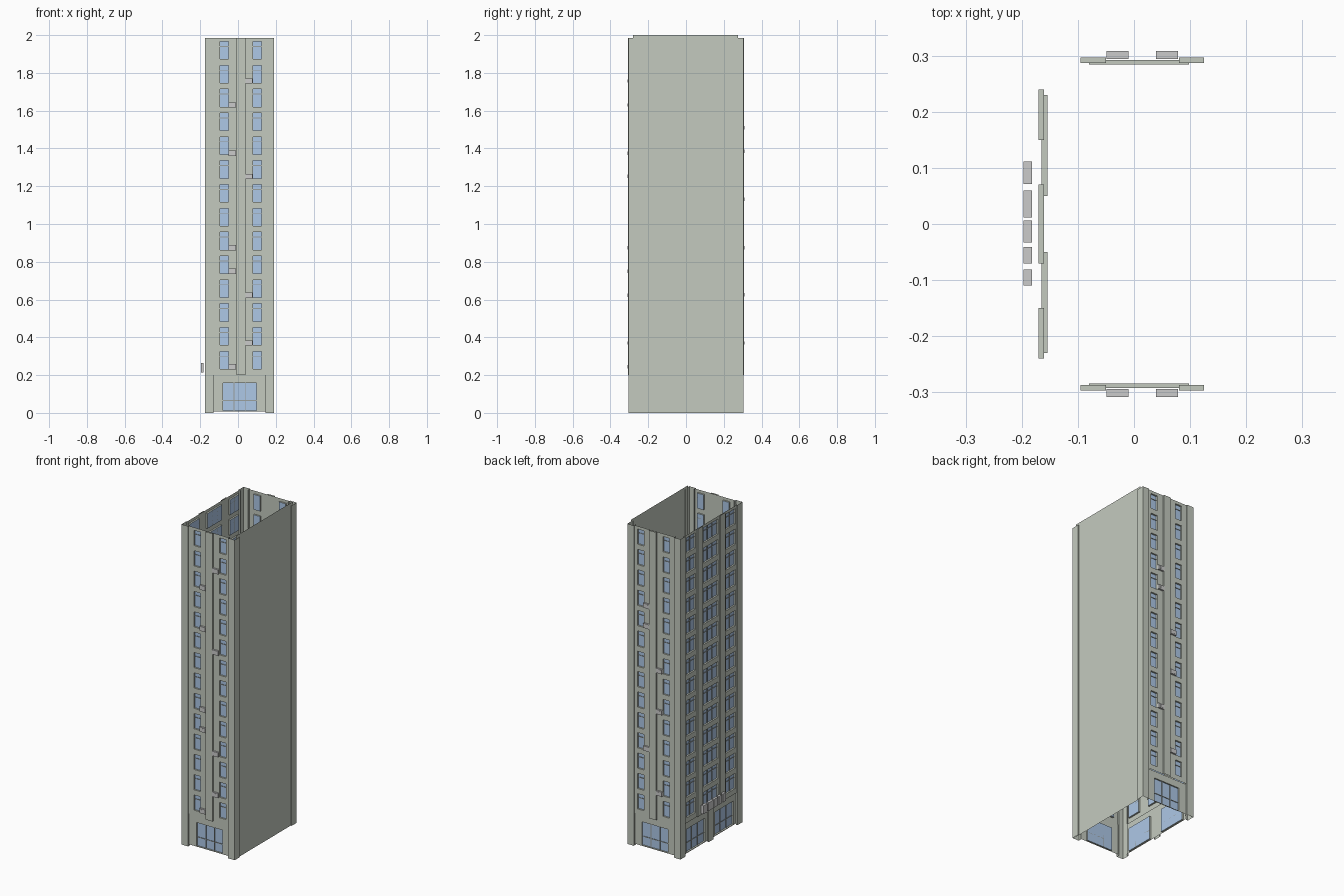
import bpy

if "Cube" in bpy.data.objects:
    bpy.data.objects.remove(bpy.data.objects["Cube"])

def material(name, rgb):
    m = bpy.data.materials.new(name)
    m.diffuse_color = (*rgb, 1)
    m.use_nodes = True
    m.node_tree.nodes["Principled BSDF"].inputs["Base Color"].default_value = m.diffuse_color
    return m

STONE = material("stone", (0.55, 0.59, 0.52))
GLASS = material("glass", (0.42, 0.58, 0.80))
FRAME = material("frame", (0.32, 0.35, 0.34))

# Each side maps (u along the wall, d outward, z up) to world; flag flips winding
SIDES = {
    "front": (lambda u, d, z: (u, -d, z), False),
    "back": (lambda u, d, z: (u, d, z), True),
    "left": (lambda u, d, z: (-d, u, z), True),
}

class Part:
    """Collects faces for one object."""
    def __init__(self, side="front"):
        self.v, self.f = [], []
        self.map, self.flip = SIDES[side]

    def face(self, pts):
        n = len(self.v)
        self.v += [self.map(*p) for p in pts]
        idx = list(range(n, n + len(pts)))
        self.f.append(idx[::-1] if self.flip else idx)

    def rect(self, u0, u1, z0, z1, d):
        self.face([(u0, d, z0), (u1, d, z0), (u1, d, z1), (u0, d, z1)])

    def reveal(self, u0, u1, z0, z1, d, e):
        c = [(u0, z0), (u1, z0), (u1, z1), (u0, z1)]
        for (a, b), (g, h) in zip(c, c[1:] + c[:1]):
            self.face([(a, d, b), (g, d, h), (g, e, h), (a, e, b)])

    def box(self, u0, u1, z0, z1, d0, d1):
        self.rect(u0, u1, z0, z1, d1)
        self.face([(u1, d0, z0), (u0, d0, z0), (u0, d0, z1), (u1, d0, z1)])
        c = [(u0, z0), (u1, z0), (u1, z1), (u0, z1)]
        for (a, b), (g, h) in zip(c, c[1:] + c[:1]):
            self.face([(a, d0, b), (g, d0, h), (g, d1, h), (a, d1, b)])

    def strip(self, pts, z0, z1):
        for (a, b), (g, h) in zip(pts, pts[1:]):
            self.face([(a, b, z0), (g, h, z0), (g, h, z1), (a, b, z1)])

    def build(self, name, mat=None):
        me = bpy.data.meshes.new(name)
        me.from_pydata(self.v, [], self.f)
        if mat:
            me.materials.append(mat)
        ob = bpy.data.objects.new(name, me)
        bpy.context.collection.objects.link(ob)
        return ob

def wall(side, label, span, z0, z1, d, depth, cols, rows, transom):
    """Wall sheet with recessed glazed openings; cols = (u0, u1, panes)."""
    w, g, f = Part(side), Part(side), Part(side)
    us = sorted([*span] + [u for c in cols for u in c[:2]])
    zs = sorted([z0, z1] + [z for r in rows for z in r])
    for i, (a, b) in enumerate(zip(us, us[1:])):
        if i % 2 == 0:                      # solid strip between openings
            w.rect(a, b, z0, z1, d)
            continue
        for k, (p, q) in enumerate(zip(zs, zs[1:])):
            if k % 2 == 0:
                w.rect(a, b, p, q, d)
    e, t = d - depth, 0.002
    for a, b, n in cols:
        for p, q in rows:
            w.reveal(a, b, p, q, d, e)
            g.rect(a, b, p, q, e)
            h = p + (q - p) * transom
            f.box(a, b, h - t, h + t, e, e + 0.003)
            for k in range(1, n):
                m = a + (b - a) * k / n
                f.box(m - t, m + t, p, q, e, e + 0.004)
    w.build(f"{side}_{label}_wall", STONE)
    g.build(f"{side}_{label}_glass", GLASS)
    f.build(f"{side}_{label}_window_bars", FRAME)

TOP, LEDGE = 1.985, 0.2
ROWS = [(0.232 + 0.1262 * i, 0.326 + 0.1262 * i) for i in range(14)]
SHOP = [(0.012, 0.157)]

# Front and back facades
for side in ("front", "back"):
    wall(side, "upper", (-0.13, 0.145), LEDGE, TOP, 0.297, 0.01,
         [(-0.095, -0.05, 1), (0.08, 0.125, 1)], ROWS, 0.72)
    wall(side, "base", (-0.13, 0.145), 0.008, LEDGE, 0.292, 0.008,
         [(-0.08, 0.098, 3)], SHOP, 0.37)

# Left facade with three window bays and two shop windows
wall("left", "upper", (-0.255, 0.255), LEDGE, TOP, 0.17, 0.01,
     [(-0.24, -0.15, 2), (-0.07, 0.07, 3), (0.15, 0.24, 2)], ROWS, 0.72)
wall("left", "base", (-0.255, 0.255), 0.008, LEDGE, 0.165, 0.011,
     [(-0.23, -0.05, 3), (0.05, 0.23, 3)], SHOP, 0.37)

# Pilasters, open at the top
def pilaster(side, name, u, half, d0, d1, z0, z1):
    p = Part(side)
    a, b = u - half, u + half
    p.face([(a, d0, z0), (a, d1, z0), (a, d1, z1), (a, d0, z1)])
    p.rect(a, b, z0, z1, d1)
    p.face([(b, d1, z0), (b, d0, z0), (b, d0, z1), (b, d1, z1)])
    p.build(name, STONE)

for side in ("front", "back"):
    pilaster(side, side + "_pilaster", 0.015, 0.024, 0.297, 0.306, LEDGE, TOP)
for s in (-1, 1):
    pilaster("left", "left_pilaster", 0.11 * s, 0.024, 0.17, 0.176, LEDGE, TOP)
pilaster("left", "left_base_pier", 0, 0.025, 0.165, 0.172, 0, LEDGE)

# Corner piers: L-shaped outlines raised to full height
SIDES["plan"] = (lambda x, y, z: (x, y, z), False)
for name, sx, xo, xi, xw in (("left", -1, -0.175, -0.13, -0.163),
                             ("right", 1, 0.19, 0.145, 0.182)):
    for sy in (-1, 1):
        pts = [(xw, 0.255 * sy), (xo, 0.255 * sy), (xo, 0.304 * sy),
               (xi, 0.304 * sy), (xi, 0.285 * sy)]
        p = Part("plan")
        p.strip(pts if sx * sy > 0 else pts[::-1], 0, TOP)
        p.build(name + "_corner_pier", STONE)

# Blank right wall, slightly taller than the rest
p = Part("plan")
p.strip([(0.184, -0.28), (0.184, 0.275)], 0, 2.0)
p.build("right_blank_wall", STONE)

# Air conditioners beside the pilasters
UNITS = {
    "front": ([1.63, 1.375, 0.875, 0.75, 0.245], [1.757, 1.252, 0.623, 0.37]),
    "back": ([1.13, 0.875, 0.37], [1.51, 1.385, 0.625]),
}
for side, (left, right) in UNITS.items():
    p = Part(side)
    for u0, u1, zs in ((-0.049, -0.01, left), (0.039, 0.078, right)):
        for z in zs:
            p.box(u0, u1, z - 0.014, z + 0.014, 0.294, 0.308)
            p.box(u0 + 0.005, u0 + 0.026, z - 0.009, z + 0.009, 0.308, 0.3085)
    p.build(side + "_air_conditioners")

# Blank sign panels standing off the left facade
p = Part("left")
for a, b in ((0.071, 0.111), (0.012, 0.06), (-0.033, 0.006), (-0.07, -0.041), (-0.11, -0.081)):
    p.box(a, b, 0.213, 0.265, 0.182, 0.197)
p.build("sign_panels")
